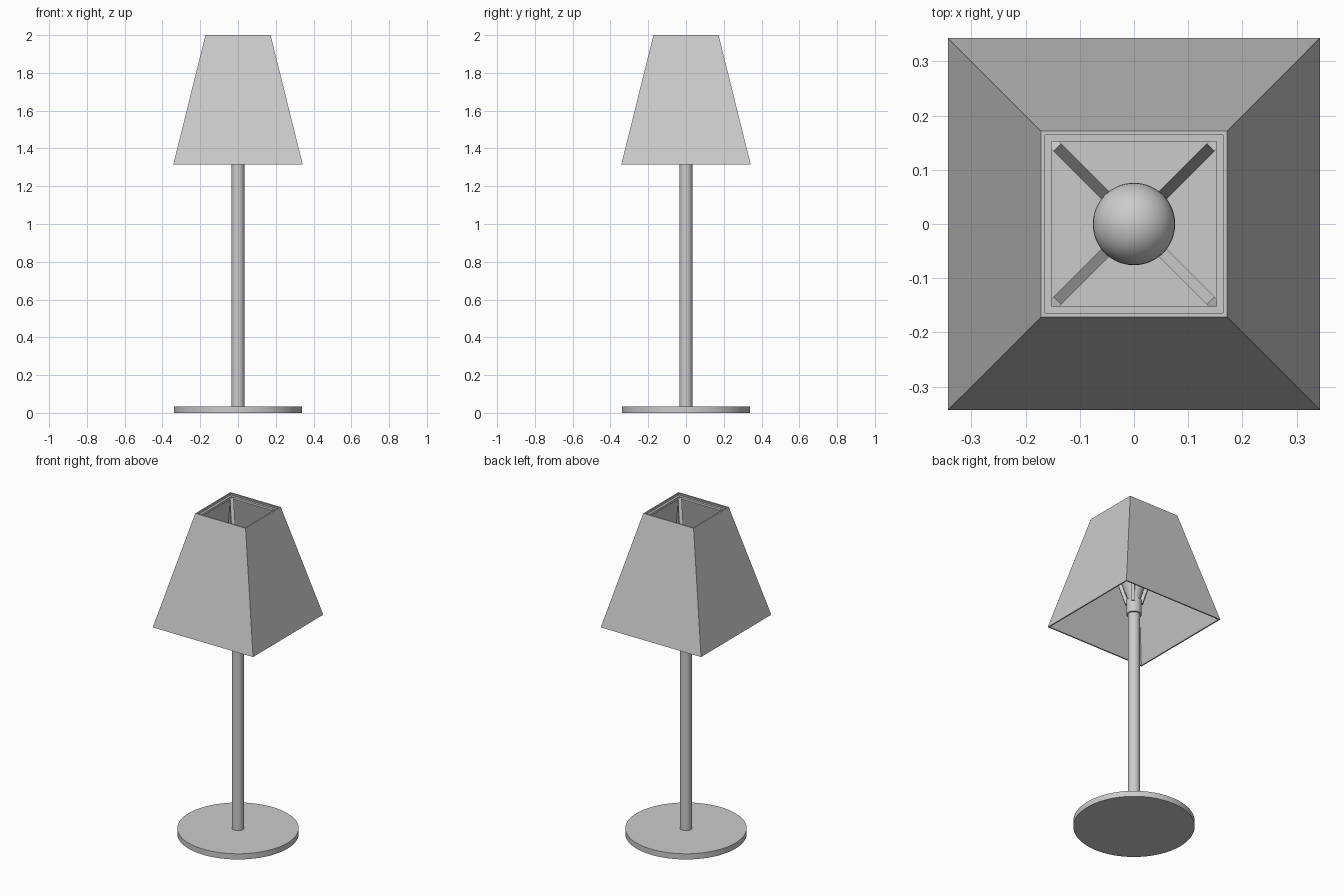
import bpy, bmesh, math
from mathutils import Vector

if "Cube" in bpy.data.objects:
    bpy.data.objects.remove(bpy.data.objects["Cube"])


def make(name, bm, smooth=False):
    bmesh.ops.recalc_face_normals(bm, faces=bm.faces)
    me = bpy.data.meshes.new(name)
    bm.to_mesh(me)
    bm.free()
    ob = bpy.data.objects.new(name, me)
    bpy.context.collection.objects.link(ob)
    if smooth:
        bpy.ops.object.select_all(action='DESELECT')
        ob.select_set(True)
        bpy.context.view_layer.objects.active = ob
        bpy.ops.object.shade_smooth_by_angle(angle=math.radians(35))
    return ob


def lathe(name, profile, n=64):
    """Spin (radius, z) points around z; both ends are closed on the axis."""
    bm = bmesh.new()
    pts = [bm.verts.new((r, 0, z)) for r, z in profile]
    edges = [bm.edges.new(p) for p in zip(pts, pts[1:])]
    bmesh.ops.spin(bm, geom=pts + edges, cent=(0, 0, 0), axis=(0, 0, 1),
                   angle=2 * math.pi, steps=n, use_merge=True)
    bmesh.ops.remove_doubles(bm, verts=bm.verts, dist=1e-5)
    return make(name, bm, True)


def square_shell(name, loops):
    """Join square loops (half width, z) into a closed tube wall."""
    bm = bmesh.new()
    rings = [[bm.verts.new((sx * h, sy * h, z))
              for sx, sy in ((-1, -1), (1, -1), (1, 1), (-1, 1))] for h, z in loops]
    for a, b in zip(rings, rings[1:] + rings[:1]):
        for i in range(4):
            j = (i + 1) % 4
            bm.faces.new((a[i], a[j], b[j], b[i]))
    return make(name, bm)


def bar(name, p, q, width):
    """Square bar from p to q, with its sides lined up to the vertical."""
    p, q = Vector(p), Vector(q)
    d = (q - p).normalized()
    side = d.cross(Vector((0, 0, 1))).normalized() * width / 2
    up = side.cross(d).normalized() * width / 2
    bm = bmesh.new()
    ends = [[bm.verts.new(c + side * a + up * b)
             for a, b in ((-1, -1), (1, -1), (1, 1), (-1, 1))] for c in (p, q)]
    for e in ends:
        bm.faces.new(e)
    for i in range(4):
        j = (i + 1) % 4
        bm.faces.new((ends[0][i], ends[0][j], ends[1][j], ends[1][i]))
    return make(name, bm)


# Stand
lathe("base", [(0, 0), (0.34, 0), (0.34, 0.035), (0, 0.035)], 96)
lathe("pole", [(0, 0.03), (0.034, 0.03), (0.034, 1.40), (0, 1.40)], 48)
lathe("socket", [(0, 1.37), (0.043, 1.37), (0.043, 1.46), (0, 1.46)], 48)

# Bulb: flared neck blending into a round top
bulb_r, bulb_z = 0.076, 1.60
dome = [(bulb_r * math.cos(math.radians(a)), bulb_z + bulb_r * math.sin(math.radians(a)))
        for a in range(-20, 90, 10)]
lathe("bulb", [(0, 1.45), (0.036, 1.45), (0.038, 1.48)] + dome + [(0, bulb_z + bulb_r)])

# Shade: thin tapered wall, open at both ends
square_shell("shade", [(0.343, 1.315), (0.172, 2.0), (0.164, 2.0), (0.335, 1.315)])

# Wire frame under the top rim, carried by four struts from the socket
square_shell("shade_frame", [(0.152, 1.972), (0.166, 1.972), (0.166, 1.986), (0.152, 1.986)])
for i, (sx, sy) in enumerate(((1, 1), (-1, 1), (-1, -1), (1, -1))):
    bar(f"strut_{i + 1}", (sx * 0.028, sy * 0.028, 1.44), (sx * 0.148, sy * 0.148, 1.982), 0.02)
